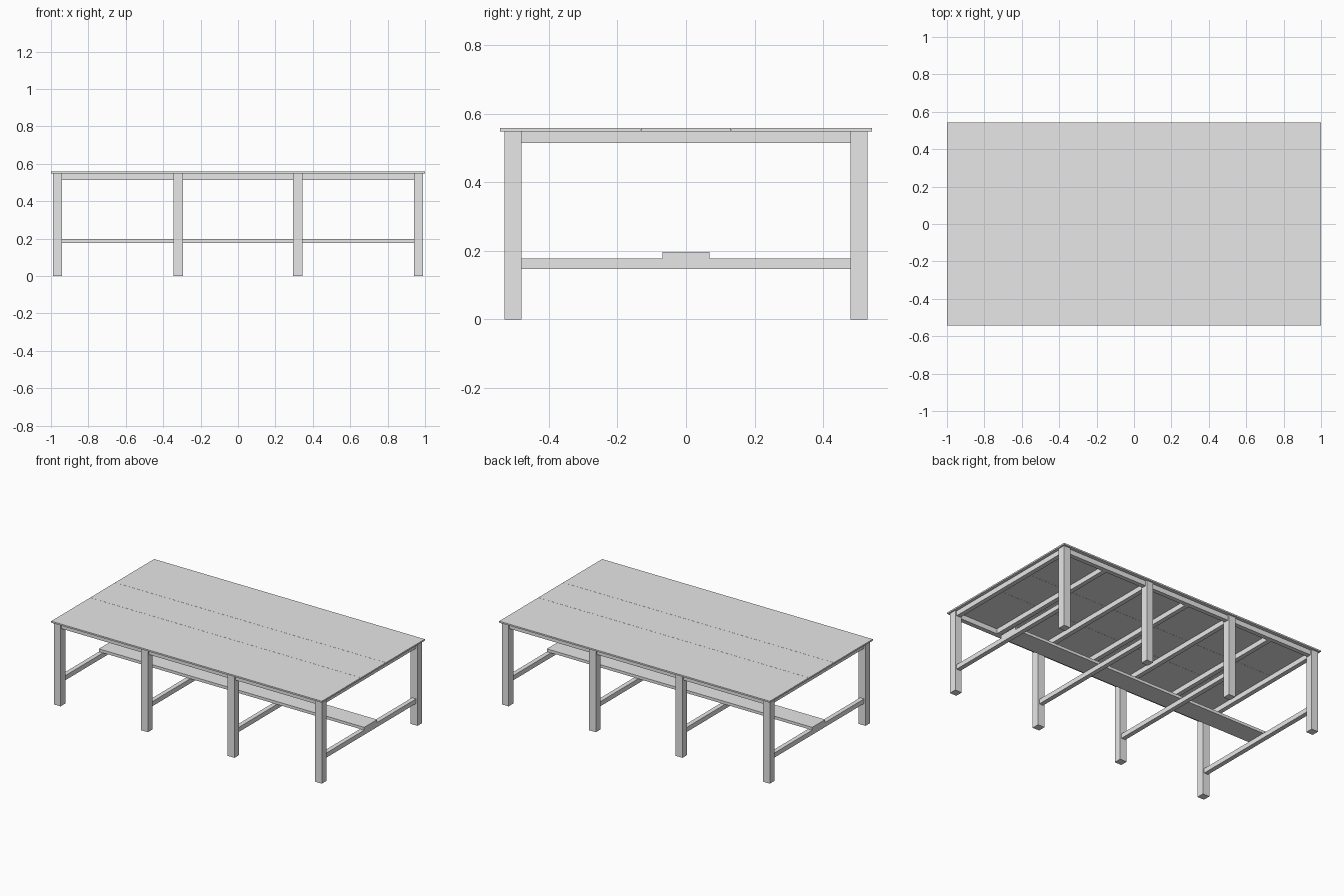
import bpy

cube = bpy.data.objects.get("Cube")
if cube:
    bpy.data.objects.remove(cube, do_unlink=True)

# Single painted finish
grey = bpy.data.materials.new("light_grey")
grey.use_nodes = True
colour = (0.8, 0.8, 0.8, 1)
grey.diffuse_color = colour
grey.node_tree.nodes["Principled BSDF"].inputs["Base Color"].default_value = colour


def box(name, x, y, z):
    """Box spanning the given (low, high) range on each axis."""
    spans = (x, y, z)
    bpy.ops.mesh.primitive_cube_add(size=1, location=[(a + b) / 2 for a, b in spans])
    ob = bpy.context.object
    ob.name = name
    ob.scale = [b - a for a, b in spans]
    bpy.ops.object.transform_apply(location=False, rotation=False, scale=True)
    ob.data.materials.append(grey)
    return ob


def around(centre, width):
    return (centre - width / 2, centre + width / 2)


LEG, BAR = 0.05, 0.03
LEG_Y = 0.505
LEG_XS = (-0.965, -0.32, 0.32, 0.965)
UNDERSIDE, TOP = 0.548, 0.558
RAIL_Z = (0.515, UNDERSIDE)
INNER_Y = LEG_Y - LEG / 2

# Three tabletop boards with hairline gaps
SEAM, GAP, EDGE = 0.132, 0.001, 0.543
box("tabletop_middle", (-1, 1), (-SEAM + GAP, SEAM - GAP), (UNDERSIDE, TOP))
box("tabletop_front", (-1, 1), (-EDGE, -SEAM), (UNDERSIDE, TOP))
box("tabletop_back", (-1, 1), (SEAM, EDGE), (UNDERSIDE, TOP))

# Legs, and the long rails between them
for side, y in (("front", -LEG_Y), ("back", LEG_Y)):
    for x in LEG_XS:
        box(side + "_leg", around(x, LEG), around(y, LEG), (0, UNDERSIDE))
    for a, b in zip(LEG_XS, LEG_XS[1:]):
        box(side + "_rail", (a + LEG / 2, b - LEG / 2), around(y, BAR), RAIL_Z)

# Cross rails and low stretchers joining each pair of legs
for x in LEG_XS:
    box("cross_rail", around(x, BAR), (-INNER_Y, INNER_Y), RAIL_Z)
    box("stretcher", around(x, BAR), (-INNER_Y, INNER_Y), (0.147, 0.178))

# Intermediate cross rails at the middle of each bay
reach = LEG_Y - BAR / 2
for a, b in zip(LEG_XS, LEG_XS[1:]):
    box("middle_cross_rail", around((a + b) / 2, BAR), (-reach, reach), RAIL_Z)

# Narrow footrest plank lying on the stretchers
box("footrest", (-0.98, 0.98), (-0.068, 0.068), (0.178, 0.197))
